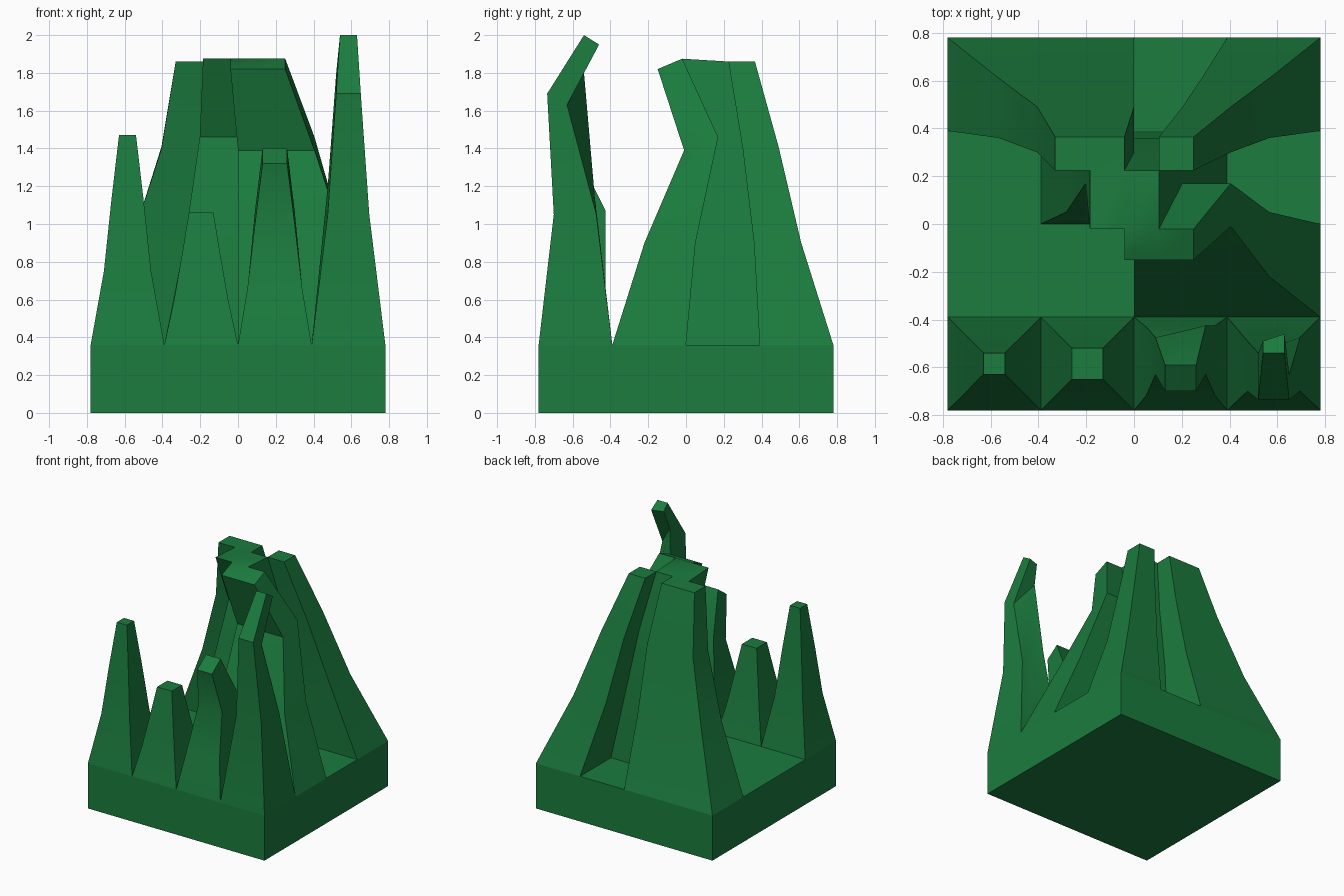
import bpy, bmesh, math

if "Cube" in bpy.data.objects:
    bpy.data.objects.remove(bpy.data.objects["Cube"])

green = bpy.data.materials.new("leaf_green")
green.diffuse_color = (0.011, 0.2, 0.048, 1)
green.use_nodes = True
green.node_tree.nodes["Principled BSDF"].inputs["Base Color"].default_value = green.diffuse_color
BASE = 0.36


def finish(bm, name):
    mesh = bpy.data.meshes.new(name)
    bm.to_mesh(mesh)
    bm.free()
    mesh.materials.append(green)
    ob = bpy.data.objects.new(name, mesh)
    bpy.context.collection.objects.link(ob)
    bpy.ops.object.select_all(action='DESELECT')
    bpy.context.view_layer.objects.active = ob
    ob.select_set(True)
    bpy.ops.object.shade_smooth_by_angle(angle=math.radians(30))
    return ob


def loft(name, rings):
    """Closed four-sided solid; ring corners: front left, front right, back right, back left."""
    bm = bmesh.new()
    vs = [[bm.verts.new(p) for p in r] for r in rings]
    for lo, hi in zip(vs, vs[1:]):
        for i in range(4):
            j = (i + 1) % 4
            bm.faces.new((lo[i], lo[j], hi[j], hi[i]))
    bm.faces.new(vs[0][::-1])
    bm.faces.new(vs[-1])
    finish(bm, name)


def ring(x0, x1, front, right, left):
    """front / back right / back left are (y, z) pairs."""
    return [(x0, *front), (x1, *front), (x1, *right), (x0, *left)]


def square(cx, h, z):
    return ring(cx - h, cx + h, (-0.585 - h, z), (-0.585 + h, z), (-0.585 + h, z))


# Soil block
loft("base_block", [[(-.78, -.78, z), (.78, -.78, z), (.78, .78, z), (-.78, .78, z)]
                    for z in (0, BASE)])

# Straight blades in the front row
loft("left_blade", [square(-.585, h, z) for h, z in
                    ((.195, BASE), (.125, .75), (.086, 1.12), (.045, 1.47))])
loft("short_blade", [square(-.195, h, z) for h, z in
                     ((.195, BASE), (.143, .6), (.103, .83), (.065, 1.06))])

# Blade bent towards the front
loft("forward_bent_blade", [
    square(.195, .195, BASE),
    ring(.05, .34, (-.72, .66), (-.425, .65), (-.43, .65)),
    ring(.09, .30, (-.63, 1.0), (-.425, 1.07), (-.475, 1.07)),
    ring(.13, .26, (-.70, 1.32), (-.59, 1.40), (-.59, 1.40))])

# Tall blade with a kinked tip
loft("tall_kinked_blade", [
    square(.585, .195, BASE),
    ring(.475, .695, (-.70, 1.05), (-.475, 1.05), (-.49, 1.2)),
    ring(.52, .65, (-.735, 1.69), (-.63, 1.63), (-.54, 1.80)),
    ring(.54, .63, (-.54, 2.0), (-.46, 1.95), (-.49, 1.95))])

# Large clump: grid cells that all taper together over three levels
# each level: x spacing, x offset, then (y, z) of the four grid rows front to back
levels = [
    (.39, 0, [(-.39, BASE), (0, BASE), (.39, BASE), (.78, BASE)]),
    (.283, 0, [(-.22, .90), (.05, .90), (.36, .90), (.61, .90)]),
    (.2025, 0, [(-.01, 1.39), (.17, 1.46), (.30, 1.40), (.49, 1.41)]),
    (.145, -.04, [(-.15, 1.82), (-.02, 1.875), (.225, 1.86), (.365, 1.86)])]
cells = {(2, 0), (3, 0), (1, 1), (2, 1), (0, 2), (1, 2), (3, 2)}
bm = bmesh.new()
verts = {}


def vert(level, col, row):
    key = (level, col, row)
    if key not in verts:
        step, off, rows = levels[level]
        verts[key] = bm.verts.new((off + step * (col - 2), *rows[row]))
    return verts[key]


for c, r in sorted(cells):
    corners = [(c, r), (c + 1, r), (c + 1, r + 1), (c, r + 1)]
    bm.faces.new([vert(3, *p) for p in corners])
    for i, (dc, dr) in enumerate(((0, -1), (1, 0), (0, 1), (-1, 0))):
        if (c + dc, r + dr) in cells:
            continue
        a, b = corners[i], corners[(i + 1) % 4]
        for k in range(3):
            bm.faces.new((vert(k, *a), vert(k, *b), vert(k + 1, *b), vert(k + 1, *a)))
finish(bm, "large_clump")
